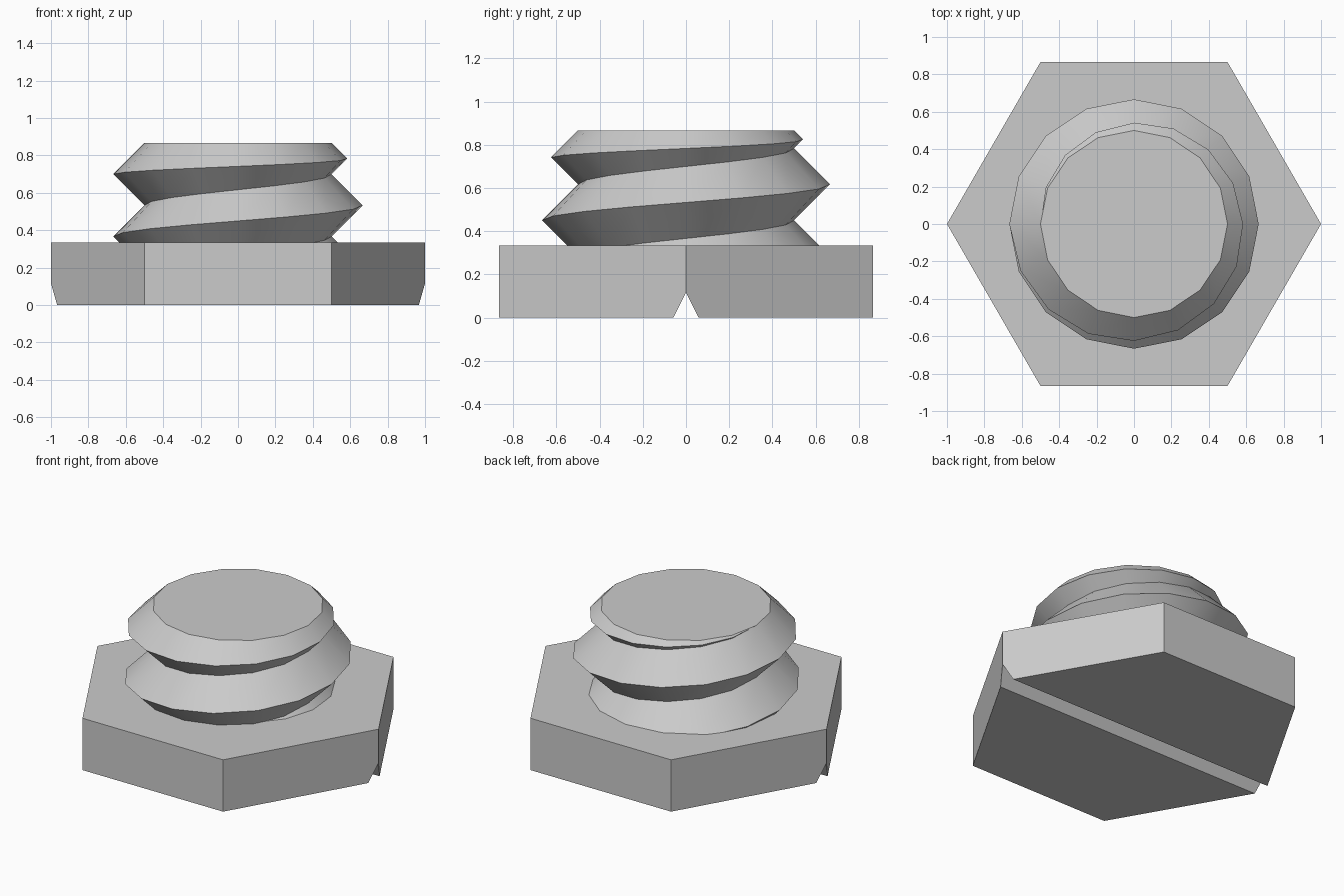
import bpy, bmesh
from math import cos, sin, pi, sqrt
from mathutils import Vector

default = bpy.data.objects.get("Cube")
if default:
    bpy.data.objects.remove(default, do_unlink=True)

SIDES = 16             # facets per turn of the thread
PITCH = 1 / 3
HEAD_H = 1 / 3
TOP = HEAD_H + 1.6 * PITCH
CORE, DEPTH = 0.5, PITCH / 2

grey = bpy.data.materials.new("plain grey")
grey.use_nodes = True
colour = (0.6, 0.6, 0.6, 1)
grey.diffuse_color = colour
grey.node_tree.nodes["Principled BSDF"].inputs["Base Color"].default_value = colour


def make_object(name, bm):
    bmesh.ops.recalc_face_normals(bm, faces=bm.faces)
    mesh = bpy.data.meshes.new(name)
    bm.to_mesh(mesh)
    bm.free()
    mesh.materials.append(grey)
    obj = bpy.data.objects.new(name, mesh)
    bpy.context.collection.objects.link(obj)
    return obj


def prism(name, outline, direction):
    """Extrude a closed outline along a direction."""
    bm = bmesh.new()
    face = bm.faces.new([bm.verts.new(p) for p in outline])
    new = bmesh.ops.extrude_face_region(bm, geom=[face])["geom"]
    bmesh.ops.translate(bm, vec=Vector(direction),
                        verts=[v for v in new if isinstance(v, bmesh.types.BMVert)])
    return make_object(name, bm)


def select_only(obj):
    bpy.ops.object.select_all(action="DESELECT")
    obj.select_set(True)
    bpy.context.view_layer.objects.active = obj


# Hexagonal head
hexagon = [(cos(k * pi / 3), sin(k * pi / 3), 0) for k in range(6)]
head = prism("hex_head", hexagon, (0, 0, HEAD_H))

# V-shaped slot across the underside, slope two to one
apex = 0.2 / sqrt(3)
drop = 0.1
half = (apex + drop) / 2
slot = prism("slot_cutter",
             [(-1.5, -half, -drop), (-1.5, half, -drop), (-1.5, 0, apex)], (3, 0, 0))
slot.hide_render = True
cut = head.modifiers.new("slot", "BOOLEAN")
cut.operation, cut.solver, cut.object = "DIFFERENCE", "EXACT", slot
select_only(head)
bpy.ops.object.modifier_apply(modifier=cut.name)
bpy.data.objects.remove(slot, do_unlink=True)

# Threaded shank: helical valley and crest lines, chamfered into the flat top
bm = bmesh.new()
LAST = 40              # step at which the valley reaches the top


def ring_point(i, r, z):
    a = 2 * pi * i / SIDES
    return bm.verts.new((r * cos(a), r * sin(a), z))


valley, crest = {}, {}
for i in range(-SIDES, LAST + SIDES + 1):
    z = min(TOP + (i - LAST) * PITCH / SIDES, TOP)
    valley[i] = ring_point(i, CORE, z)
    if i <= LAST:
        rise = min(DEPTH, (TOP - z) / 2)   # the chamfer trims the last turn
        crest[i] = ring_point(i, CORE + rise, z + rise)
for i in range(-SIDES, LAST):
    bm.faces.new((valley[i], valley[i + 1], crest[i + 1], crest[i]))
    n = i + SIDES
    bm.faces.new((crest[i], crest[i + 1], valley[n + 1], valley[n]))
bm.faces.new([valley[i] for i in range(LAST, LAST + SIDES)])
bmesh.ops.remove_doubles(bm, verts=bm.verts, dist=1e-4)
bmesh.ops.bisect_plane(bm, geom=bm.verts[:] + bm.edges[:] + bm.faces[:],
                       plane_co=(0, 0, HEAD_H - 0.01), plane_no=(0, 0, 1),
                       clear_inner=True)
shank = make_object("threaded_shank", bm)
select_only(shank)
bpy.ops.object.shade_smooth_by_angle(angle=pi / 6)
